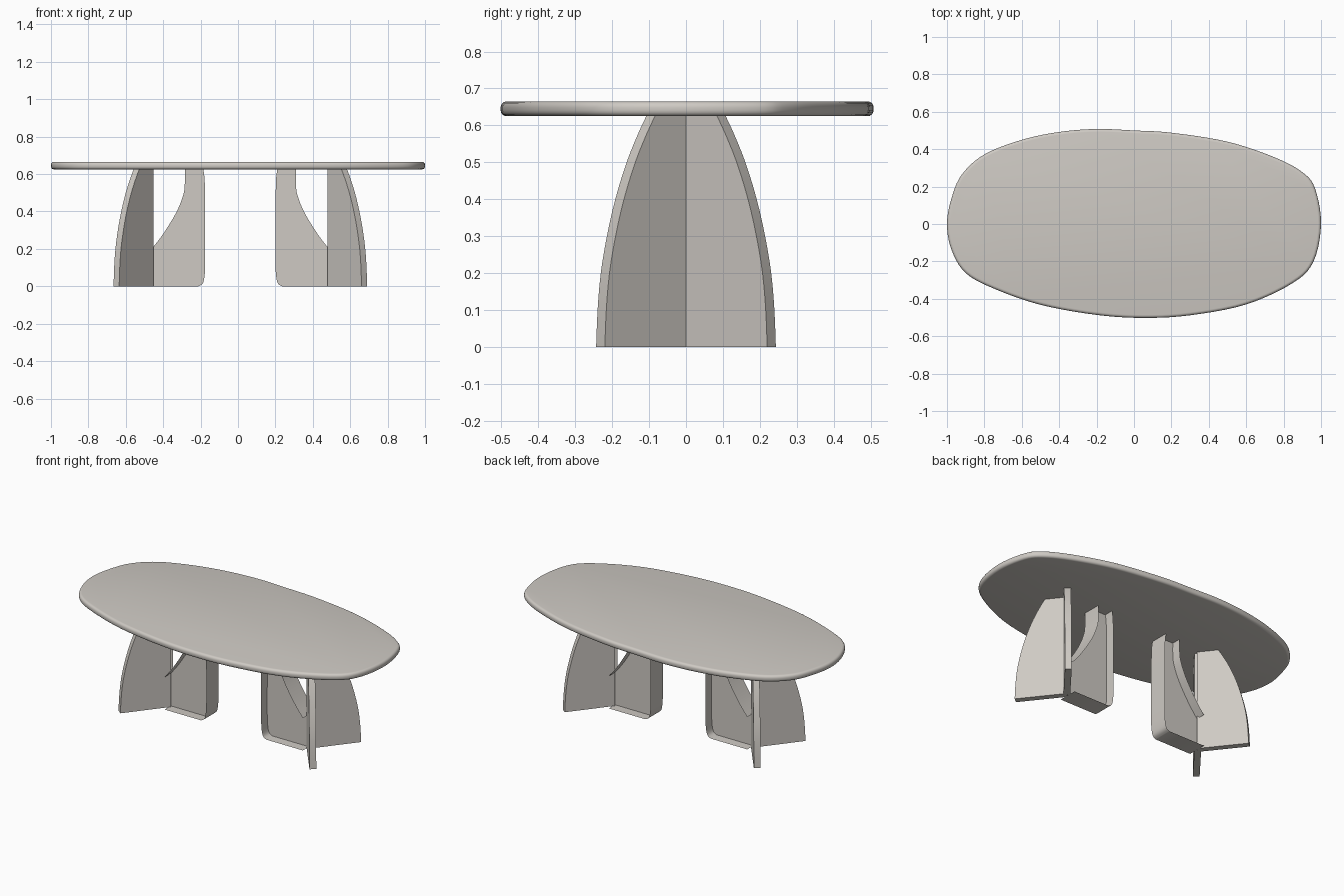
import bpy, bmesh, math
from mathutils import Vector

if "Cube" in bpy.data.objects:
    bpy.data.objects.remove(bpy.data.objects["Cube"])

stone = bpy.data.materials.new("warm grey")
stone.diffuse_color = (0.62, 0.59, 0.55, 1)
stone.use_nodes = True
stone.node_tree.nodes["Principled BSDF"].inputs["Base Color"].default_value = stone.diffuse_color
TOP_Z, UNDER = 0.665, 0.625


def finish(name, bm, angle=35):
    me = bpy.data.meshes.new(name)
    bm.to_mesh(me)
    bm.free()
    ob = bpy.data.objects.new(name, me)
    bpy.context.collection.objects.link(ob)
    me.materials.append(stone)
    bpy.ops.object.select_all(action='DESELECT')
    bpy.context.view_layer.objects.active = ob
    ob.select_set(True)
    bpy.ops.object.shade_smooth_by_angle(angle=math.radians(angle))
    return ob


def spline(pts, steps, cyclic=False):
    """Catmull-Rom curve through 2D points."""
    p, n, out = [Vector(q) for q in pts], len(pts), []
    get = (lambda i: p[i % n]) if cyclic else (lambda i: p[max(0, min(n - 1, i))])
    for i in range(n if cyclic else n - 1):
        a, b, c, d = (get(i + k) for k in (-1, 0, 1, 2))
        for s in range(steps):
            t = s / steps
            out.append(0.5 * (2 * b + (c - a) * t + (2 * a - 5 * b + 4 * c - d) * t * t
                              + (3 * b - a - 3 * c + d) * t ** 3))
    return out if cyclic else out + [p[-1]]


# Tabletop: freeform oval slab with softened rim
outline = spline([
    (1, 0), (0.968, 0.19), (0.9, 0.277), (0.75, 0.357), (0.5, 0.44), (0.2, 0.488),
    (0, 0.5), (-0.2, 0.508), (-0.4, 0.492), (-0.6, 0.45), (-0.8, 0.372), (-0.92, 0.265), (-0.975, 0.14),
    (-1, 0), (-0.975, -0.14), (-0.9, -0.262), (-0.75, -0.345), (-0.5, -0.432), (-0.2, -0.486),
    (0.05, -0.502), (0.3, -0.488), (0.6, -0.43), (0.85, -0.315), (0.96, -0.2)], 5, True)
bm = bmesh.new()
base = bm.faces.new([bm.verts.new((q.x, q.y, UNDER)) for q in outline])
ext = bmesh.ops.extrude_face_region(bm, geom=[base])
for v in ext["geom"]:
    if isinstance(v, bmesh.types.BMVert):
        v.co.z = TOP_Z
bmesh.ops.recalc_face_normals(bm, faces=bm.faces)
rim = [e for e in bm.edges if any(len(f.verts) > 4 for f in e.link_faces)]
bmesh.ops.bevel(bm, geom=rim, offset=0.016, segments=4, profile=0.5, affect='EDGES')
finish("tabletop", bm, 50)

# Leg shapes: (distance from hub, height)
fin_edge = spline([(0.295, 0), (0.29, 0.1), (0.279, 0.2), (0.258, 0.3), (0.229, 0.4),
                   (0.19, 0.5), (0.149, 0.58), (0.119, 0.63)], 3)
notch = spline([(0, 0.2), (0.06, 0.278), (0.13, 0.392), (0.168, 0.485), (0.177, 0.55), (0.177, 0.63)], 4)
post_edge = spline([(0.275, 0.63), (0.284, 0.55), (0.286, 0.3), (0.286, 0.12), (0.282, 0.05),
                    (0.272, 0.014), (0.25, 0.0)], 4) + [Vector((0, 0))]


def fin(name, hub_x, sx, sy):
    """Solid curved panel running outward from the hub."""
    d, n = Vector((sx * 0.62, sy * 0.785, 0)), Vector((-sx * 0.785, sy * 0.62, 0))
    bm = bmesh.new()
    prof = [Vector((0, 0))] + fin_edge + [Vector((0, 0.63))]
    sides = [[bm.verts.new(Vector((hub_x, 0, 0)) + d * q.x + n * o + Vector((0, 0, q.y)))
              for q in prof] for o in (-0.019, 0.019)]
    for s in sides:
        bm.faces.new(s)
    for i in range(len(prof)):
        j = (i + 1) % len(prof)
        bm.faces.new((sides[0][i], sides[0][j], sides[1][j], sides[1][i]))
    bmesh.ops.recalc_face_normals(bm, faces=bm.faces)
    finish(name, bm)


def web(name, hub_x, sx):
    """Thin central sheet with a wide flange along its notch, post and foot."""
    bm = bmesh.new()
    at = lambda q, y: bm.verts.new((hub_x + sx * q.x, y, q.y))
    bm.faces.new([at(q, 0) for q in notch + post_edge])
    for path in (notch, post_edge):
        a, b = ([at(q, y) for q in path] for y in (-0.06, 0.06))
        for i in range(len(path) - 1):
            bm.faces.new((a[i], a[i + 1], b[i + 1], b[i]))
    finish(name, bm)


for side, s in (("left", -1), ("right", 1)):
    hub = 0.0125 + s * 0.48
    fin(side + "_leg_front_fin", hub, s, -1)
    fin(side + "_leg_back_fin", hub, s, 1)
    web(side + "_leg_inner_panel", 0.0125 + s * 0.474, -s)
